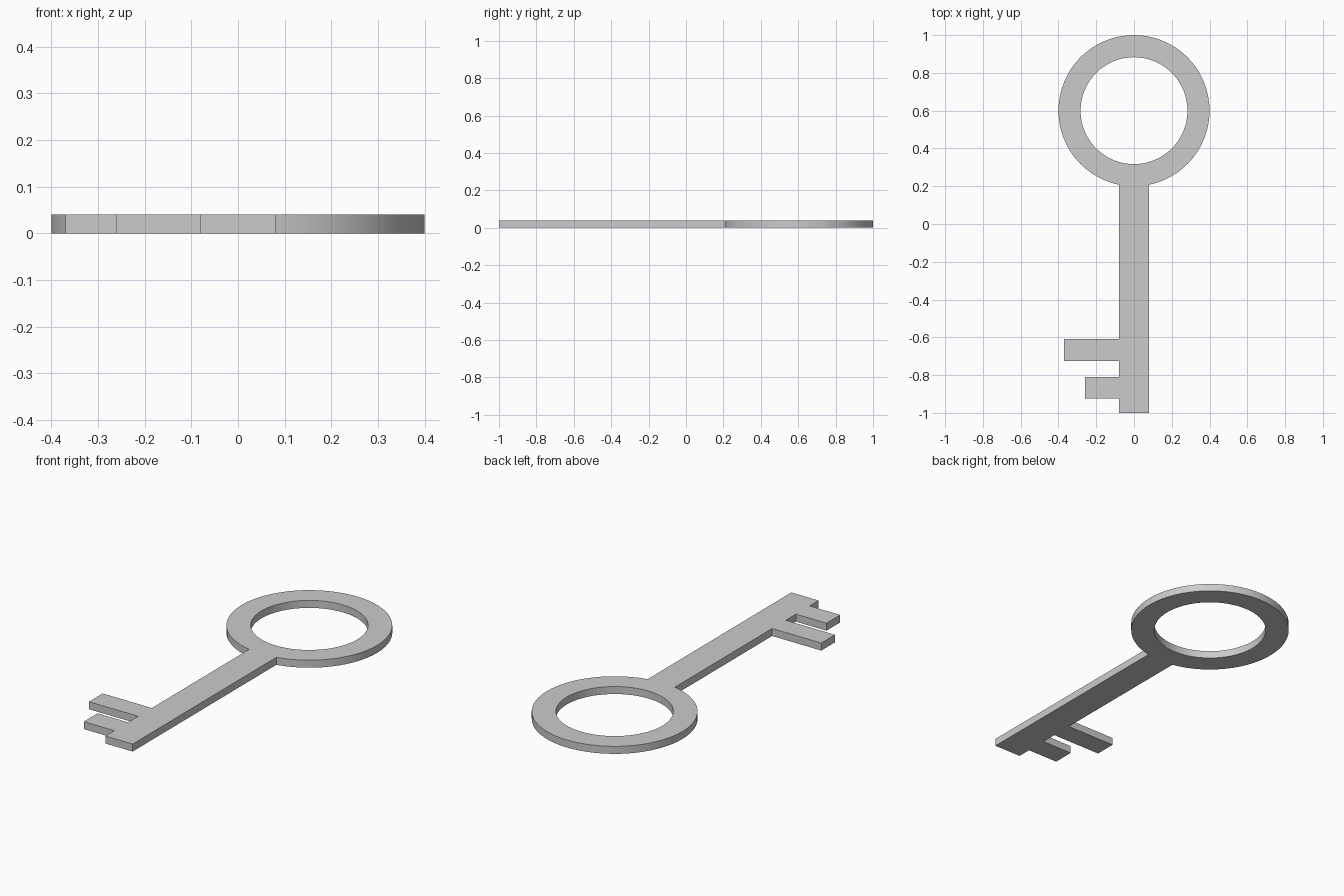
import bpy, bmesh
from math import sin, cos, pi, asin

if "Cube" in bpy.data.objects:
    bpy.data.objects.remove(bpy.data.objects["Cube"])

THICK = 0.04
CY, R_OUT, R_IN = 0.6, 0.4, 0.283   # ring handle
HALF = 0.08                         # half width of shaft
SEG = 64


def arc(radius, a0, a1, steps):
    return [(radius * cos(a0 + (a1 - a0) * i / steps),
             CY + radius * sin(a0 + (a1 - a0) * i / steps)) for i in range(steps + 1)]


def tooth(tip, top, bottom):
    return [(-HALF, top), (tip, top), (tip, bottom), (-HALF, bottom)]


# Outer outline: around the ring, down the left side with teeth, up the right side
gap = asin(HALF / R_OUT)
outline = arc(R_OUT, -pi / 2 + gap, 3 * pi / 2 - gap, SEG - 4)
outline += tooth(-0.37, -0.61, -0.725) + tooth(-0.26, -0.81, -0.925)
outline += [(-HALF, -1.0), (HALF, -1.0)]
hole = arc(R_IN, 0, 2 * pi, SEG)[:-1]

# Filled, extruded profile
curve = bpy.data.curves.new("key", 'CURVE')
curve.dimensions = '2D'
curve.fill_mode = 'BOTH'
curve.extrude = THICK / 2
for pts in (outline, hole):
    spline = curve.splines.new('POLY')
    spline.points.add(len(pts) - 1)
    for p, (x, y) in zip(spline.points, pts):
        p.co = (x, y, 0, 1)
    spline.use_cyclic_u = True
key = bpy.data.objects.new("key", curve)
bpy.context.collection.objects.link(key)
bpy.context.view_layer.objects.active = key
key.select_set(True)
bpy.ops.object.convert(target='MESH')
key = bpy.context.object

# Weld caps to walls and rest on the floor
bm = bmesh.new()
bm.from_mesh(key.data)
bmesh.ops.remove_doubles(bm, verts=bm.verts, dist=1e-5)
bmesh.ops.translate(bm, verts=bm.verts, vec=(0, 0, THICK / 2))
bmesh.ops.recalc_face_normals(bm, faces=bm.faces)
bmesh.ops.dissolve_limit(bm, angle_limit=0.01, verts=bm.verts, edges=bm.edges)
bm.to_mesh(key.data)
bm.free()
bpy.ops.object.shade_smooth_by_angle(angle=pi / 6)
